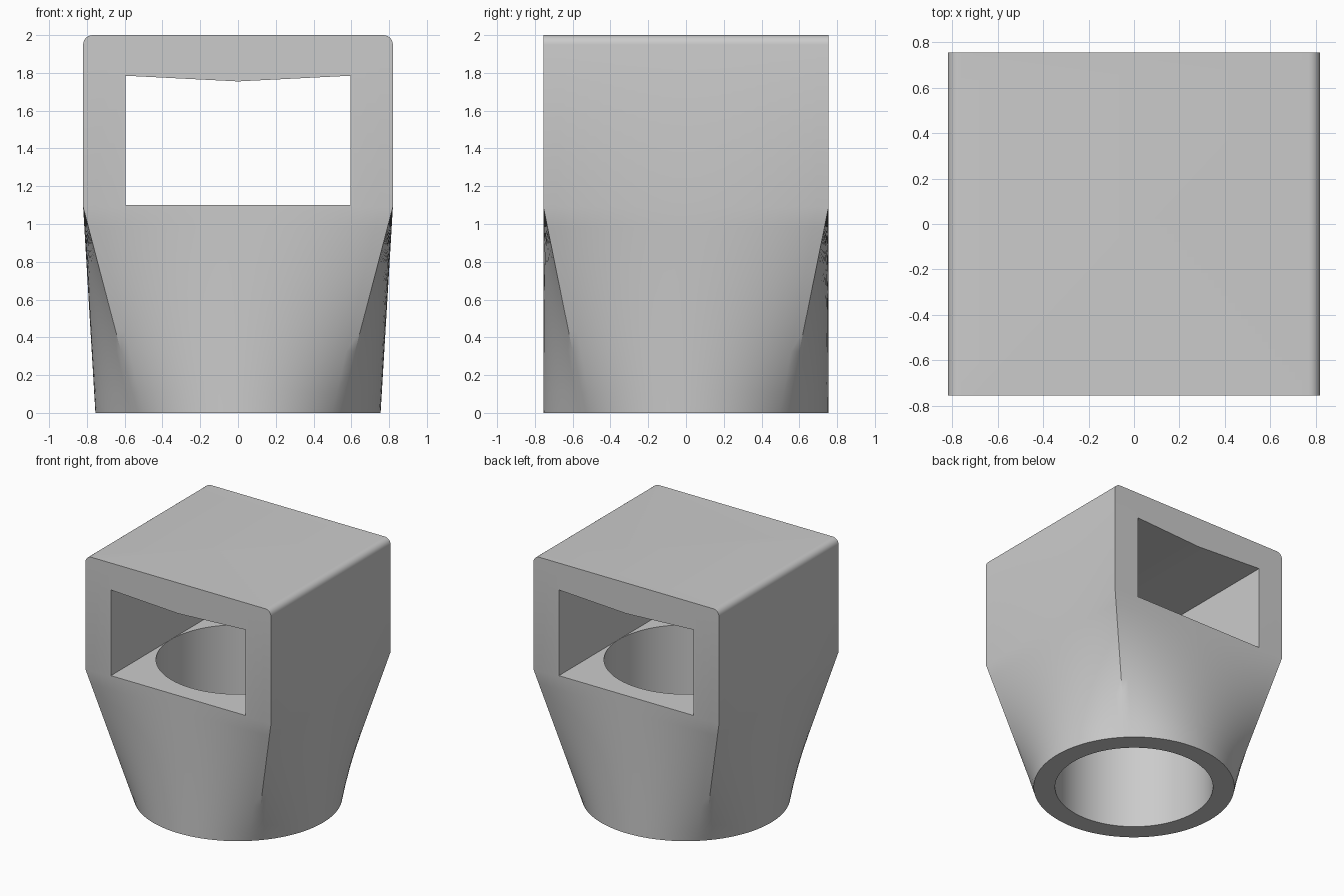
import bpy, bmesh
from math import sin, cos, pi

cube = bpy.data.objects.get("Cube")
if cube:
    bpy.data.objects.remove(cube, do_unlink=True)

HX, HY, SHOULDER, TOP, EDGE = 0.82, 0.755, 1.09, 2.0, 0.05
BORE, FLOOR = 0.595, 1.1
N = 24  # points per side of the loft

grey = bpy.data.materials.new("plain grey")
grey.use_nodes = True
colour = (0.6, 0.6, 0.6, 1)
grey.diffuse_color = colour
grey.node_tree.nodes["Principled BSDF"].inputs["Base Color"].default_value = colour


def lofted(name, rings):
    """Closed solid through a stack of rings with equal point counts."""
    bm = bmesh.new()
    loops = [[bm.verts.new(p) for p in ring] for ring in rings]
    for a, b in zip(loops, loops[1:]):
        for i in range(len(a)):
            j = (i + 1) % len(a)
            bm.faces.new((a[i], a[j], b[j], b[i]))
    bm.faces.new(loops[0][::-1])
    bm.faces.new(loops[-1])
    bmesh.ops.recalc_face_normals(bm, faces=bm.faces)
    mesh = bpy.data.meshes.new(name)
    bm.to_mesh(mesh)
    bm.free()
    mesh.materials.append(grey)
    obj = bpy.data.objects.new(name, mesh)
    bpy.context.collection.objects.link(obj)
    return obj


def circle(r, z, count):
    return [(r * cos(2 * pi * i / count - pi / 4),
             r * sin(2 * pi * i / count - pi / 4), z) for i in range(count)]


def rectangle(hx, hy, z):
    corners = [(hx, -hy), (hx, hy), (-hx, hy), (-hx, -hy)]
    points = []
    for q in range(4):
        (ax, ay), (bx, by) = corners[q], corners[(q + 1) % 4]
        points += [(ax + (bx - ax) * k / N, ay + (by - ay) * k / N, z)
                   for k in range(N)]
    return points


# Round base blending straight into the rectangular head
base, shoulder = circle(HY, 0, 4 * N), rectangle(HX, HY, SHOULDER)
rings = []
for step in range(11):
    t = step / 10
    rings.append([tuple(u + (v - u) * t for u, v in zip(p, q))
                  for p, q in zip(base, shoulder)])

# Head with rounded upper side edges
for step in range(7):
    a = step / 6 * pi / 2
    rings.append(rectangle(HX - EDGE + EDGE * cos(a), HY, TOP - EDGE + EDGE * sin(a)))
body = lofted("socket_body", rings)

# Cutters: slot through the head and bore up through the base
slot_profile = [(-BORE, FLOOR), (BORE, FLOOR), (BORE, 1.785), (0, 1.755), (-BORE, 1.785)]
slot = lofted("slot_cutter", [[(x, y, z) for x, z in slot_profile] for y in (-1, 1)])
bore = lofted("bore_cutter", [circle(BORE - 0.001, z, 4 * N) for z in (-0.2, 1.3)])

for cutter in (slot, bore):
    cut = body.modifiers.new(cutter.name, "BOOLEAN")
    cut.operation, cut.solver, cut.object = "DIFFERENCE", "EXACT", cutter
    cutter.hide_render = True

bpy.ops.object.select_all(action="DESELECT")
body.select_set(True)
bpy.context.view_layer.objects.active = body
for mod in list(body.modifiers):
    bpy.ops.object.modifier_apply(modifier=mod.name)
for cutter in (slot, bore):
    bpy.data.objects.remove(cutter, do_unlink=True)

bpy.ops.object.shade_smooth_by_angle(angle=pi / 6)
